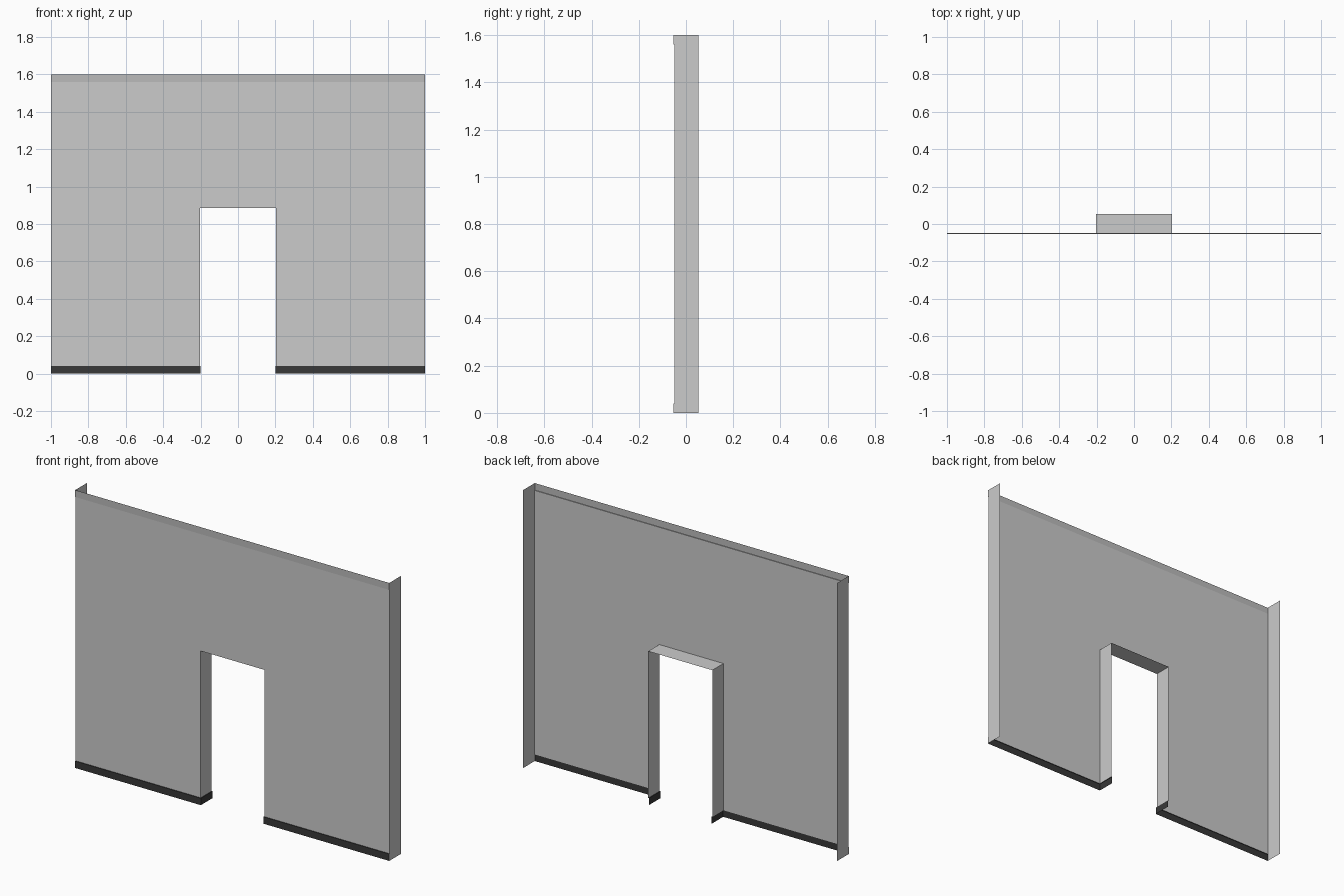
import bpy, bmesh

if "Cube" in bpy.data.objects:
    bpy.data.objects.remove(bpy.data.objects["Cube"])

H, DOOR_H, BAND = 1.6, 0.885, 0.04
BACK, WALL_Y, TRIM_Y = 0.0525, -0.0485, -0.0525   # sheet depths
WALL_X, TRIM_X = 0.204, 0.2                       # door opening half widths


def material(name, value):
    m = bpy.data.materials.new(name)
    m.diffuse_color = (value, value, value, 1)
    m.use_nodes = True
    m.node_tree.nodes["Principled BSDF"].inputs["Base Color"].default_value = m.diffuse_color
    return m


def sheets(name, polys, mat=None, mirror=True):
    """Object made of single-sided polygons, mirrored across x."""
    bm = bmesh.new()
    for s in ((1, -1) if mirror else (1,)):
        for p in polys:
            pts = p if s == 1 else p[::-1]
            bm.faces.new([bm.verts.new((s * x, y, z)) for x, y, z in pts])
    bmesh.ops.remove_doubles(bm, verts=bm.verts, dist=1e-5)
    me = bpy.data.meshes.new(name)
    bm.to_mesh(me)
    bm.free()
    ob = bpy.data.objects.new(name, me)
    bpy.context.collection.objects.link(ob)
    if mat:
        me.materials.append(mat)
    return ob


def upright(a, b, z0, z1):
    """Vertical quad above the plan segment a-b."""
    return [(*a, z0), (*b, z0), (*b, z1), (*a, z1)]


dark = material("dark_base", 0.04)
trim = material("trim_grey", 0.5)
top = H - BAND

# Front wall, with the doorway left open
sheets("front_wall", [
    upright((WALL_X, WALL_Y), (1, WALL_Y), BAND, DOOR_H),
    upright((WALL_X, WALL_Y), (1, WALL_Y), DOOR_H, top),
    upright((0, WALL_Y), (WALL_X, WALL_Y), DOOR_H, top)])

# Door reveal: jambs and lintel
sheets("door_jamb", [upright((WALL_X, BACK), (WALL_X, WALL_Y), BAND, DOOR_H)])
sheets("door_lintel", [[(-WALL_X, WALL_Y, DOOR_H), (-WALL_X, BACK, DOOR_H),
                        (WALL_X, BACK, DOOR_H), (WALL_X, WALL_Y, DOOR_H)]], mirror=False)

# Outer ends, following the stepped front profile
profile = [(TRIM_Y, 0), (BACK, 0), (BACK, H), (TRIM_Y, H),
           (TRIM_Y, top), (WALL_Y, top), (WALL_Y, BAND), (TRIM_Y, BAND)]
sheets("end_panel", [[(1, y, z) for y, z in profile]])

# Skirting along the front and into the doorway, with its small ledge
sheets("skirting", [
    upright((TRIM_X, TRIM_Y), (1, TRIM_Y), 0, BAND),
    upright((TRIM_X, BACK), (TRIM_X, TRIM_Y), 0, BAND),
    [(TRIM_X, TRIM_Y, BAND), (1, TRIM_Y, BAND), (1, WALL_Y, BAND), (WALL_X, WALL_Y, BAND)],
    [(TRIM_X, TRIM_Y, BAND), (WALL_X, WALL_Y, BAND), (WALL_X, BACK, BAND), (TRIM_X, BACK, BAND)],
], dark)

# Top band and its underside
sheets("top_band", [
    upright((-1, TRIM_Y), (1, TRIM_Y), top, H),
    [(-1, WALL_Y, top), (1, WALL_Y, top), (1, TRIM_Y, top), (-1, TRIM_Y, top)],
], trim, mirror=False)
